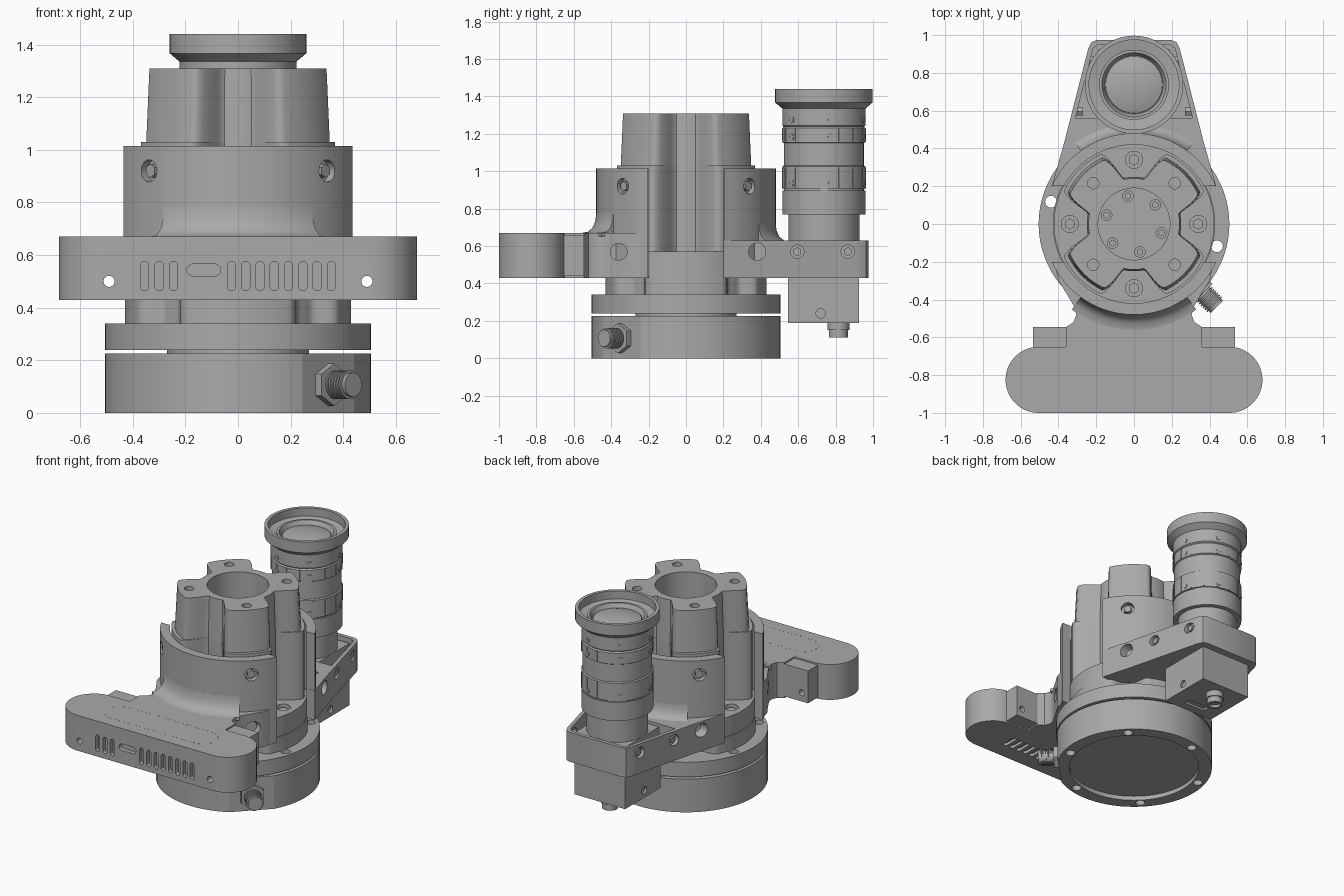
import bpy, bmesh
from math import sin, cos, pi, radians
from mathutils import Matrix, Vector

old = bpy.data.objects.get("Cube")
if old:
    bpy.data.objects.remove(old)

metal = bpy.data.materials.new("plain_grey")
metal.use_nodes = True
GREY = (0.4, 0.4, 0.4, 1)
metal.diffuse_color = GREY
metal.node_tree.nodes["Principled BSDF"].inputs["Base Color"].default_value = GREY


def polar(r, deg, z=0):
    return Vector((r * cos(radians(deg)), r * sin(radians(deg)), z))


def finish(name, bm):
    bmesh.ops.remove_doubles(bm, verts=bm.verts, dist=1e-5)
    bmesh.ops.recalc_face_normals(bm, faces=bm.faces)
    mesh = bpy.data.meshes.new(name)
    bm.to_mesh(mesh)
    bm.free()
    mesh.materials.append(metal)
    ob = bpy.data.objects.new(name, mesh)
    bpy.context.collection.objects.link(ob)
    smooth(ob)
    return ob


def pick(obs):
    bpy.ops.object.select_all(action='DESELECT')
    for ob in obs:
        ob.select_set(True)
    bpy.context.view_layer.objects.active = obs[0]


def smooth(ob):
    pick([ob])
    bpy.ops.object.shade_smooth_by_angle(angle=radians(35))


def prism(name, pts, z0, z1, taper=1, matrix=Matrix()):
    bm = bmesh.new()
    low = [bm.verts.new((p[0], p[1], z0)) for p in pts]
    top = [bm.verts.new((p[0] * taper, p[1] * taper, z1)) for p in pts]
    bm.faces.new(low)
    bm.faces.new(top)
    for i in range(len(pts)):
        bm.faces.new((low[i - 1], low[i], top[i], top[i - 1]))
    bm.transform(matrix)
    return finish(name, bm)


def revolve(name, prof, a0=0, a1=360, y=0, n=72):
    """Turn an (r, z) profile about a vertical axis; closed if off the axis."""
    bm = bmesh.new()
    full = a1 - a0 == 360
    rows = [[bm.verts.new(polar(r, a0 + (a1 - a0) * i / n, z) + Vector((0, y, 0)))
             for r, z in prof] for i in range(n if full else n + 1)]
    first = 1 if prof[0][0] == 0 else 0
    for i in range(n):
        a, b = rows[i], rows[(i + 1) % len(rows)]
        for j in range(first, len(prof)):
            bm.faces.new((a[j - 1], a[j], b[j], b[j - 1]))
    if not full:
        bm.faces.new(rows[0])
        bm.faces.new(rows[-1])
    return finish(name, bm)


def cyl(name, centre, axis, r, length, n=24, r2=None):
    bm = bmesh.new()
    turn = Vector(axis).to_track_quat('Z', 'Y').to_matrix().to_4x4()
    bmesh.ops.create_cone(bm, cap_ends=True, segments=n, radius1=r, radius2=r2 or r,
                          depth=length, matrix=Matrix.Translation(centre) @ turn)
    return finish(name, bm)


def box(name, centre, size, turn=0):
    bm = bmesh.new()
    m = Matrix.Translation(centre) @ Matrix.Rotation(radians(turn), 4, 'Z')
    bmesh.ops.create_cube(bm, size=1, matrix=m @ Matrix.Diagonal((*size, 1)))
    return finish(name, bm)


def cut(ob, tools):
    pick(tools)
    if len(tools) > 1:
        bpy.ops.object.join()
    pick([ob])
    mod = ob.modifiers.new("cut", 'BOOLEAN')
    mod.operation, mod.solver, mod.object = 'DIFFERENCE', 'EXACT', tools[0]
    bpy.ops.object.modifier_apply(modifier=mod.name)
    bpy.data.objects.remove(tools[0])
    smooth(ob)


def stadium(cx, cy, hw, hh, n=12):
    """Outline of a slot with half width hw and half height hh."""
    r = min(hw, hh)
    pts = []
    for i in range(4 * n):
        a = 2 * pi * (i + .5) / (4 * n)
        sx, sy = (1 if cos(a) > 0 else -1), (1 if sin(a) > 0 else -1)
        pts.append((cx + sx * (hw - r) + r * cos(a), cy + sy * (hh - r) + r * sin(a)))
    return pts


def mirrored(pts):
    return pts + [(-x, y) for x, y in reversed(pts)]


UP = (0, 0, 1)
FRONT = Matrix.Rotation(pi / 2, 4, 'X')

# Round base with bottom recess, connector flat and rim bolt holes
HOLES = [45 + 60 * i for i in range(6)]
base = revolve("base", [(0, .03), (.42, .03), (.42, 0), (.505, 0), (.505, .225), (0, .225)])
cut(base, [cyl("c", polar(.455, a, .1), UP, .031, .4) for a in HOLES])
cut(base, [box("c", polar(.585, -45, .1), (.2, .6, .4), -45)])
revolve("base_neck", [(0, .22), (.27, .22), (.27, .245), (0, .245)])
flange = revolve("flange_ring", [(0, .24), (.505, .24), (.505, .34), (0, .34)])
cut(flange, [cyl("c", polar(.455, a, .3), UP, .031, .3) for a in HOLES])

# Threaded cable connector on the base
D = polar(1, -45)
cyl("connector_nut", polar(.5, -45, .107), D, .08, .035, 6)
cyl("connector_barrel", polar(.56, -45, .107), D, .046, .12)
for i in range(6):
    cyl("connector_thread", polar(.53 + i * .014, -45, .107), D, .055, .008)


# Lobed core: four tapered lobes on the diagonals around an open bore
def lobed(outer, valley, shift=0, wide=33, narrow=19):
    pts = []
    for i in range(180):
        a = i * 2
        d = abs((a + shift) % 90 - 45)
        t = min(1, max(0, (wide - d) / (wide - narrow)))
        pts.append(polar(valley + (outer - valley) * t * t * (3 - 2 * t), a))
    return pts


prism("core_foot", lobed(.43, .36, 45, 40, 28), .335, .44)
lug_disc = prism("core_lug_disc", [polar(.425, 5 * i) for i in range(72)], .43, .57)
cut(lug_disc, [cyl("c", polar(.34, 90 * i, .57), UP, .045, .12) for i in range(4)])
lower = prism("core_lower", lobed(.41, .25), .56, 1.03)
upper = prism("core_upper", lobed(.388, .25), 1.03, 1.31, .965)
cut(lower, [cyl("c", (0, 0, .9), UP, .19, .6, 64)])
cut(upper, [cyl("c", (0, 0, 1.1), UP, .19, .6, 64)]
    + [cyl("c", polar(.305, 45 + 90 * i, 1.31), UP, .03, .12) for i in range(4)])
for i in range(4):
    cyl("lug_screw", polar(.34, 90 * i, .53), UP, .03, .05, 6)
for i in range(6):
    a = 45 + 60 * i
    revolve_screw = cyl("bore_screw", polar(.152, a + 57, .615), UP, .03, .04)
    cut(revolve_screw, [cyl("c", polar(.152, a + 57, .635), UP, .016, .03, 6)])

# Two clamp shells either side of the core
for name, mid in (("front_clamp", -90), ("back_clamp", 90)):
    arc = [polar(.48, mid - 65 + 130 * i / 40) for i in range(41)]
    arc += [polar(.42, mid + 61.5 - 123 * i / 40) for i in range(41)]
    shell = prism(name, arc, .43, 1.015)
    spots = [polar(.48, mid + s * 45, .92) for s in (-1, 1)]
    cut(shell, [cyl("c", p, (p.x, p.y, 0), .042, .07) for p in spots])
    for p in spots:
        q = Vector((p.x * .93, p.y * .93, p.z))
        cyl("clamp_screw", q, (p.x, p.y, 0), .026, .05, 6)
    shoulder = .78 if mid < 0 else .72
    foot = .67 if mid < 0 else .625
    k = shoulder - foot
    revolve(name + "_fillet", [(.46, foot - .02), (.46, shoulder), (.48, shoulder),
            (.484, foot + k * .6), (.5, foot + k * .25), (.525, foot + k * .06),
            (.56, foot), (.56, foot - .02)], mid - 36, mid + 36, n=32)

# Front bracket carrying the sensor bar
bracket = prism("front_bracket", mirrored([(.42, -.21), (.4, -.3), (.35, -.38), (.315, -.44),
                (.305, -.48), (.32, -.52), (.36, -.545), (.36, -.66)]), .43, .67)
cut(bracket, [cyl("c", (0, 0, .55), UP, .425, .5, 72)])
cut(bracket, [cyl("c", (s * .4, -.36, .57), (1, 0, 0), .045, .2) for s in (-1, 1)])
box("bracket_plate", (0, -.598, .55), (1.07, .106, .22))

# Sensor bar with grille slots, window and mounting holes
bar = prism("sensor_bar", stadium(0, -.825, .68, .175), .43, .67)
SLOTS = [-.355, -.3, -.245] + [-.025 + .0543 * i for i in range(8)]
cut(bar, [prism("c", stadium(x, .52, .016, .056, 4), .97, 1.1, 1, FRONT) for x in SLOTS]
    + [prism("c", stadium(-.13, .543, .064, .023, 4), .97, 1.1, 1, FRONT)])
cut(bar, [cyl("c", (s * .49, -.8, .5), (0, 1, 0), .021, .6) for s in (-1, 1)])
cut(bar, [prism("c", stadium(x, -.83, .016, .056, 4), .4, .45) for x in SLOTS])
plate = bpy.data.objects["bracket_plate"]
cut(plate, [cyl("c", (s * .49, -.6, .5), (0, 1, 0), .021, .4) for s in (-1, 1)])
for i in range(21):
    for s in (-1, 1):
        box("bar_top_mark", (-.31 + .031 * i, -.82 + s * .095, .67), (.01, .004, .002))
for i in range(7):
    for s in (-1, 1):
        a = -72 + 24 * i
        p = polar(.095, a)
        box("bar_end_mark", (s * (.31 + p.x), -.82 + p.y, .67), (.004, .014, .002), s * a)

# Back arm: tapered tray that holds the camera
arm = prism("back_arm", mirrored([(.435, .2), (.37, .43), (.242, .93), (.225, .963),
                                  (.195, .975)]), .43, .63)
cut(arm, [cyl("c", (0, 0, .55), UP, .425, .5, 72)])
cut(arm, [prism("c", mirrored([(.31, .56), (.217, .93), (.19, .95)]), .5, .8)])
cut(arm, [cyl("c", (s * .41, .38, .57), (1, 0, 0), .046, .2) for s in (-1, 1)]
    + [cyl("c", (s * (.35 - .25 * (y - .5)), y, .57), (1, 0, 0), .036, .12)
       for s in (-1, 1) for y in (.595, .865)])
for s in (-1, 1):
    for y in (.595, .865):
        cyl("arm_screw", (s * (.295 - .25 * (y - .595)), y, .57), (1, 0, 0), .024, .05, 6)

# Camera body with rear connector
camera = box("camera_body", (0, .735, .4), (.38, .38, .42))
cut(camera, [cyl("c", (s * .19, .72, .24), (1, 0, 0), .025, .03) for s in (-1, 1)]
    + [box("c", (0, .63, .19), (.16, .05, .03))])
revolve("camera_plug", [(0, .13), (.035, .13), (.035, .11), (.05, .11), (.05, .15),
                        (.058, .15), (.058, .2), (0, .2)], y=.815, n=32)

# Lens barrel, hood and glass
LENS = .737
revolve("lens_barrel", [(0, .6), (.19, .6), (.19, .77), (.222, .77), (.222, .897),
        (.214, .897), (.214, .905), (.222, .905), (.222, 1.025), (.214, 1.03),
        (.214, 1.15), (.222, 1.155), (.222, 1.23), (.215, 1.238), (.222, 1.245),
        (.222, 1.335), (.26, 1.367), (.26, 1.44), (.238, 1.44), (.238, 1.385),
        (.185, 1.375), (.185, 1.39), (.17, 1.39), (.155, 1.36), (0, 1.36)], y=LENS)
revolve("lens_glass", [(0, 1.35), (.155, 1.35), (.15, 1.365), (.11, 1.378), (.06, 1.386),
                       (0, 1.389)], y=LENS)
O = Vector((0, LENS, 0))
for i in range(16):
    for z, h in ((.965, .11), (1.193, .07)):
        box("lens_grip_rib", O + polar(.222, 22.5 * i, z), (.006, .012, h), 22.5 * i)
for a in (0, 60, 120, 180, 240, 300):
    for z in (.935, 1.185, 1.275):
        cyl("lens_set_screw", O + polar(.22, a + 10, z), polar(1, a + 10), .016, .012, 12)
